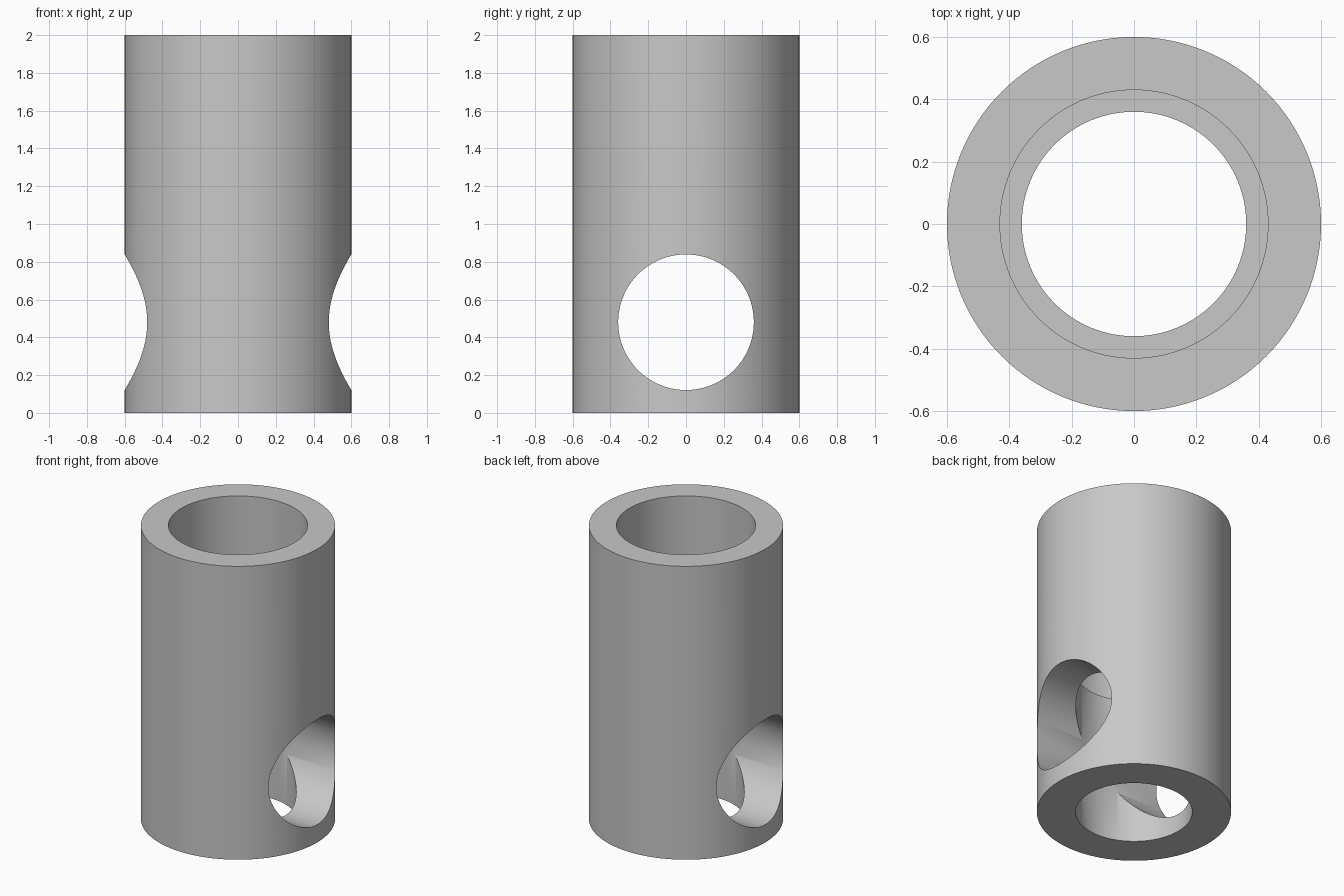
import bpy, bmesh, math

cube = bpy.data.objects.get("Cube")
if cube:
    bpy.data.objects.remove(cube, do_unlink=True)

SEGMENTS = 128
OUTER, WIDE_BORE, NARROW_BORE = 0.6, 0.43, 0.36
HEIGHT, STEP_Z, HOLE_Z = 2.0, 1.0, 0.48

grey = bpy.data.materials.new("light grey metal")
grey.use_nodes = True
colour = (0.58, 0.58, 0.58, 1)
grey.diffuse_color = colour
grey.node_tree.nodes["Principled BSDF"].inputs["Base Color"].default_value = colour


def lathe(name, profile):
    """Revolve a closed (radius, z) profile around the z axis."""
    bm = bmesh.new()
    rings = []
    for i in range(SEGMENTS):
        a = math.tau * i / SEGMENTS
        rings.append([bm.verts.new((r * math.cos(a), r * math.sin(a), z)) for r, z in profile])
    n = len(profile)
    for i, ring in enumerate(rings):
        after = rings[(i + 1) % SEGMENTS]
        for j in range(n):
            k = (j + 1) % n
            bm.faces.new((ring[j], after[j], after[k], ring[k]))
    bmesh.ops.recalc_face_normals(bm, faces=bm.faces)
    mesh = bpy.data.meshes.new(name)
    bm.to_mesh(mesh)
    bm.free()
    obj = bpy.data.objects.new(name, mesh)
    bpy.context.collection.objects.link(obj)
    obj.data.materials.append(grey)
    return obj


# Tube with a wide upper bore that steps down to a narrow lower bore
tube = lathe("stepped_tube", [
    (OUTER, 0), (OUTER, HEIGHT), (WIDE_BORE, HEIGHT),
    (WIDE_BORE, STEP_Z), (NARROW_BORE, STEP_Z), (NARROW_BORE, 0)])

# Round cross hole through both sides, a hair under the bore so the walls meet cleanly
bpy.ops.mesh.primitive_cylinder_add(
    vertices=SEGMENTS, radius=NARROW_BORE - 0.001, depth=2,
    location=(0, 0, HOLE_Z), rotation=(0, math.pi / 2, 0))
cutter = bpy.context.object
cutter.name = "cross_hole_cutter"
cutter.hide_render = True
cutter.data.materials.append(grey)

cut = tube.modifiers.new("cross hole", 'BOOLEAN')
cut.operation = 'DIFFERENCE'
cut.solver = 'EXACT'
cut.object = cutter

bpy.ops.object.select_all(action='DESELECT')
tube.select_set(True)
bpy.context.view_layer.objects.active = tube
bpy.ops.object.modifier_apply(modifier=cut.name)
bpy.data.objects.remove(cutter, do_unlink=True)

# Smooth walls with crisp rims
bpy.ops.object.shade_smooth_by_angle(angle=math.radians(30))
